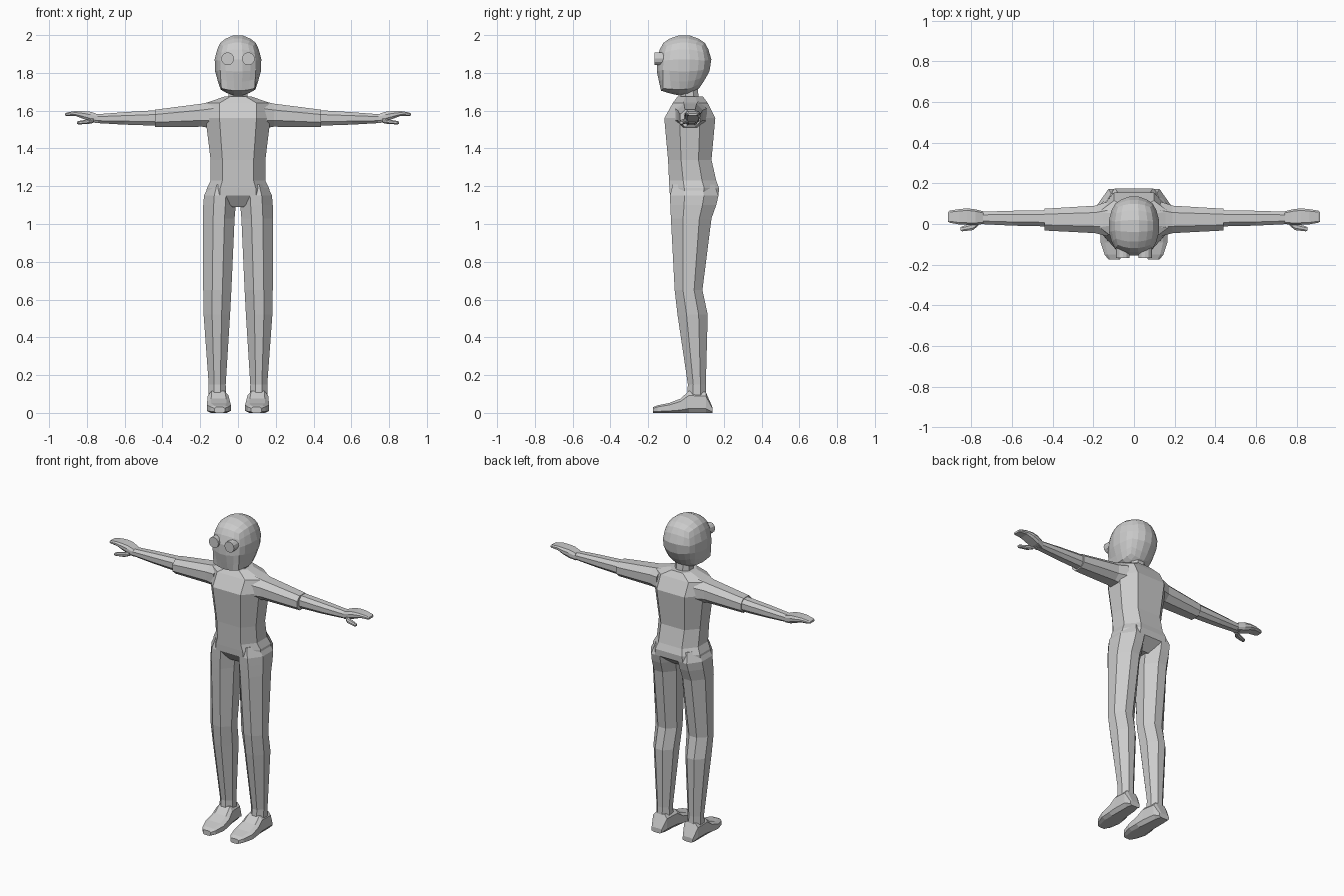
import bpy, bmesh
from mathutils import Matrix, Vector

old = bpy.data.objects.get("Cube")
if old:
    bpy.data.objects.remove(old, do_unlink=True)

grey = bpy.data.materials.new("light_grey")
grey.use_nodes = True
COLOR = (0.6, 0.6, 0.6, 1)
grey.diffuse_color = COLOR
grey.node_tree.nodes["Principled BSDF"].inputs["Base Color"].default_value = COLOR


def finish(name, bm, mirror=False):
    """Turn a bmesh into a flat shaded object, optionally mirrored in x."""
    bmesh.ops.recalc_face_normals(bm, faces=bm.faces[:])
    mesh = bpy.data.meshes.new(name)
    bm.to_mesh(mesh)
    bm.free()
    mesh.materials.append(grey)
    obj = bpy.data.objects.new(name, mesh)
    bpy.context.collection.objects.link(obj)
    if mirror:
        obj.modifiers.new("mirror", "MIRROR").use_mirror_merge = False
    return obj


def loft(name, axis, sections, flat=(0.45, 0.45), mirror=True):
    """Skin eight-sided rings along an axis; a section is (t, u0, u1, v0, v1)."""
    fu, fv = flat
    outline = [(fu, -1), (1, -fv), (1, fv), (fu, 1),
               (-fu, 1), (-1, fv), (-1, -fv), (-fu, -1)]
    bm = bmesh.new()
    rings = []
    for t, u0, u1, v0, v1 in sections:
        ring = []
        for a, b in outline:
            u = (u0 + u1 + a * (u1 - u0)) / 2
            v = (v0 + v1 + b * (v1 - v0)) / 2
            co = {"x": (t, u, v), "y": (u, t, v), "z": (u, v, t)}[axis]
            ring.append(bm.verts.new(co))
        rings.append(ring)
    for low, high in zip(rings, rings[1:]):
        for i in range(8):
            j = (i + 1) % 8
            bm.faces.new((low[i], low[j], high[j], high[i]))
    bm.faces.new(rings[0])
    bm.faces.new(rings[-1])
    return finish(name, bm, mirror)


# Torso and neck
loft("torso", "z", [
    (1.09, -.05, .05, -.04, .10),
    (1.15, -.17, .17, -.085, .172),
    (1.19, -.165, .165, -.088, .175),
    (1.23, -.145, .145, -.09, .16),
    (1.34, -.145, .145, -.095, .135),
    (1.56, -.172, .172, -.115, .155),
    (1.64, -.172, .172, -.07, .115),
    (1.675, -.07, .07, -.045, .09)], flat=(.57, .4), mirror=False)
loft("neck", "z", [
    (1.64, -.052, .052, -.03, .07),
    (1.74, -.048, .048, -.03, .06)], mirror=False)

# Legs, hip to ankle
loft("leg", "z", [
    (.08, .063, .155, .005, .108),
    (.15, .065, .155, .01, .105),
    (.52, .042, .182, -.045, .115),
    (.65, .035, .184, -.06, .087),
    (1.03, .018, .185, -.08, .135),
    (1.1, .012, .184, -.083, .16),
    (1.15, .01, .18, -.085, .172),
    (1.21, .03, .15, -.07, .15)], flat=(.36, .4))

# Feet, toe to heel
loft("foot", "y", [
    (-.175, .07, .125, 0, .03),
    (-.15, .052, .145, 0, .04),
    (-.09, .038, .165, 0, .052),
    (-.03, .042, .163, 0, .075),
    (.015, .05, .16, 0, .115),
    (.105, .06, .158, 0, .11),
    (.14, .075, .145, 0, .03)], flat=(.65, .6))

# Arms: the upper arm ends in a small step at the elbow
loft("upper_arm", "x", [
    (.13, -.06, .11, 1.505, 1.652),
    (.19, -.045, .09, 1.515, 1.637),
    (.44, -.032, .075, 1.513, 1.605)], flat=(.5, .45))
loft("forearm", "x", [
    (.42, -.012, .068, 1.52, 1.603),
    (.6, -.008, .065, 1.526, 1.592),
    (.76, .0, .06, 1.535, 1.58)], flat=(.5, .45))

# Hands: palm running into a flat finger group, plus a thumb
loft("hand", "x", [
    (.74, .0, .062, 1.535, 1.58),
    (.78, -.004, .072, 1.543, 1.594),
    (.82, -.004, .077, 1.557, 1.598),
    (.86, -.002, .073, 1.572, 1.598),
    (.905, .006, .066, 1.572, 1.591),
    (.915, .012, .058, 1.574, 1.586)], flat=(.75, .4))
loft("thumb", "x", [
    (.765, -.006, .02, 1.535, 1.56),
    (.79, -.03, .006, 1.53, 1.555),
    (.845, -.036, -.012, 1.527, 1.545),
    (.852, -.032, -.016, 1.53, 1.542)])

# Head: a rounded block with a fuller jaw and a tapered nape
bm = bmesh.new()
bmesh.ops.create_cube(bm, size=2)
bmesh.ops.subdivide_edges(bm, edges=bm.edges[:], cuts=4, use_grid_fill=True)
for v in bm.verts:
    p = v.co.copy()
    jaw = max(0, -p.z) * (1 - p.y) / 2
    p = p.lerp(p.normalized(), .9 - .3 * jaw)
    # Bring the outer faces out to full size after rounding
    p *= 1.03
    low = max(0, -p.z)
    p.x *= 1 - .1 * low
    if p.y > 0:
        p.y *= 1 - .35 * low
    v.co = Vector((p.x * .124, p.y * .145 - .01, p.z * .159 + 1.84))
finish("head", bm)

# Eyes: round discs on the face
bm = bmesh.new()
bmesh.ops.create_cone(bm, cap_ends=True, segments=12, radius1=.034, radius2=.034,
                      depth=.05, matrix=Matrix.Translation((.055, -.142, 1.875))
                      @ Matrix.Rotation(1.5708, 4, "X"))
finish("eye", bm, mirror=True)
